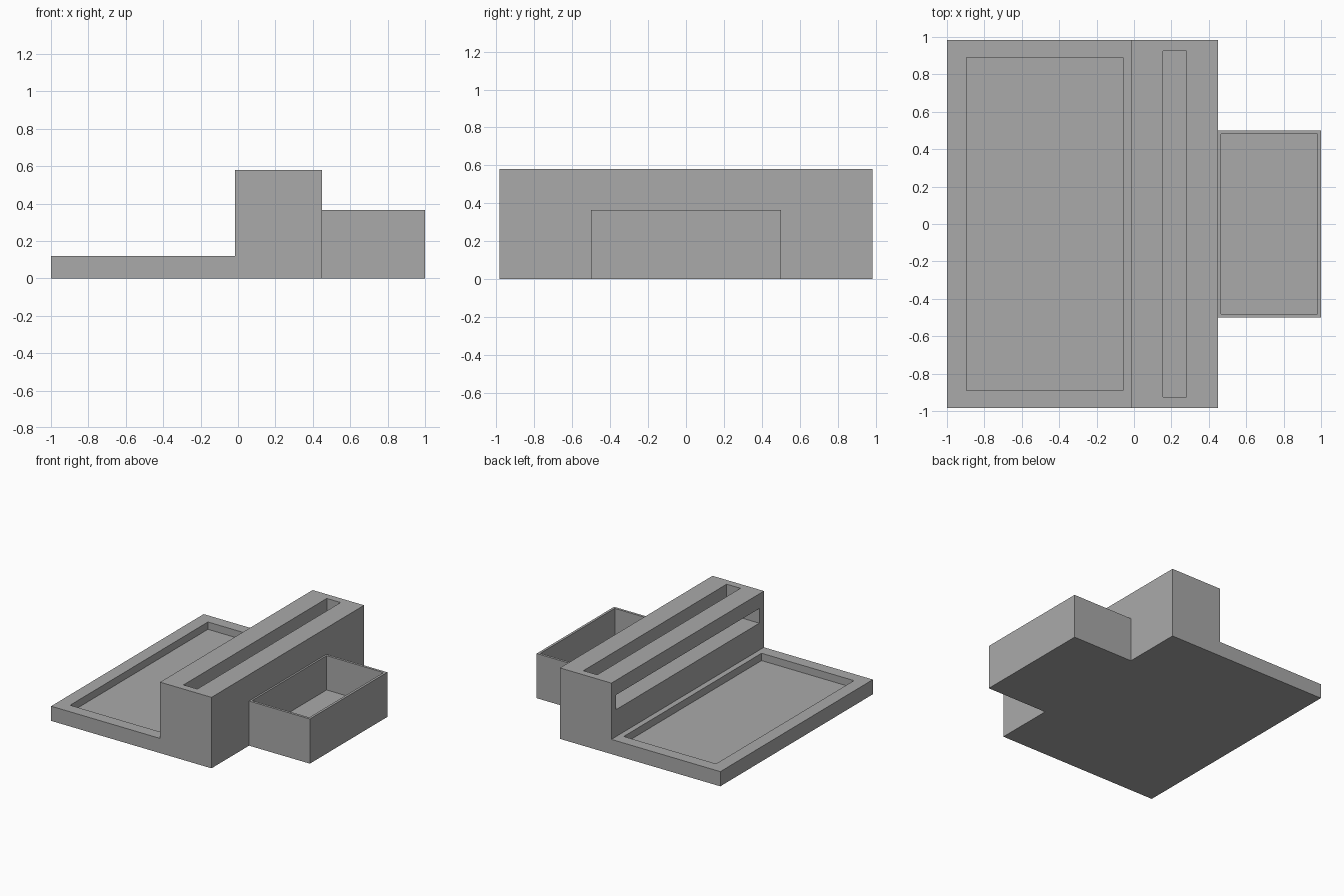
import bpy, bmesh

cube = bpy.data.objects.get("Cube")
if cube:
    bpy.data.objects.remove(cube, do_unlink=True)

grey = bpy.data.materials.new("matte grey")
grey.use_nodes = True
colour = (0.4, 0.4, 0.4, 1)
grey.diffuse_color = colour
grey.node_tree.nodes["Principled BSDF"].inputs["Base Color"].default_value = colour


def prism(name, profile, half_depth):
    """Extrude an x-z profile symmetrically along y."""
    bm = bmesh.new()
    face = bm.faces.new([bm.verts.new((x, -half_depth, z)) for x, z in profile])
    moved = bmesh.ops.extrude_face_region(bm, geom=[face])["geom"]
    bmesh.ops.translate(bm, vec=(0, 2 * half_depth, 0),
                        verts=[v for v in moved if isinstance(v, bmesh.types.BMVert)])
    bmesh.ops.recalc_face_normals(bm, faces=bm.faces)
    mesh = bpy.data.meshes.new(name)
    bm.to_mesh(mesh)
    bm.free()
    mesh.materials.append(grey)
    obj = bpy.data.objects.new(name, mesh)
    bpy.context.collection.objects.link(obj)
    return obj


def box(name, x0, x1, half_depth, z0, z1):
    return prism(name, [(x0, z0), (x1, z0), (x1, z1), (x0, z1)], half_depth)


def combine(target, tool, operation):
    """Apply a boolean and discard its tool."""
    mod = target.modifiers.new(tool.name, 'BOOLEAN')
    mod.operation, mod.solver, mod.object = operation, 'EXACT', tool
    bpy.context.view_layer.objects.active = target
    bpy.ops.object.modifier_apply(modifier=mod.name)
    bpy.data.objects.remove(tool, do_unlink=True)


# Tray and raised block share one stepped profile
body = prism("organizer_body", [(-1, 0), (0.45, 0), (0.45, 0.58), (-0.015, 0.58),
                                (-0.015, 0.12), (-1, 0.12)], 0.985)

# Side bin joins the back of the block
combine(body, box("side_bin", 0.44, 1, 0.5, 0, 0.365), 'UNION')

# Recesses: tray, bin, top slot and the side opening that meets it
combine(body, box("tray_recess", -0.895, -0.06, 0.89, 0.06, 0.3), 'DIFFERENCE')
combine(body, box("bin_recess", 0.465, 0.98, 0.48, 0.085, 0.6), 'DIFFERENCE')
combine(body, box("side_opening", -0.2, 0.28, 0.925, 0.34, 0.46), 'DIFFERENCE')
combine(body, box("top_slot", 0.155, 0.28, 0.925, 0.34, 0.8), 'DIFFERENCE')
